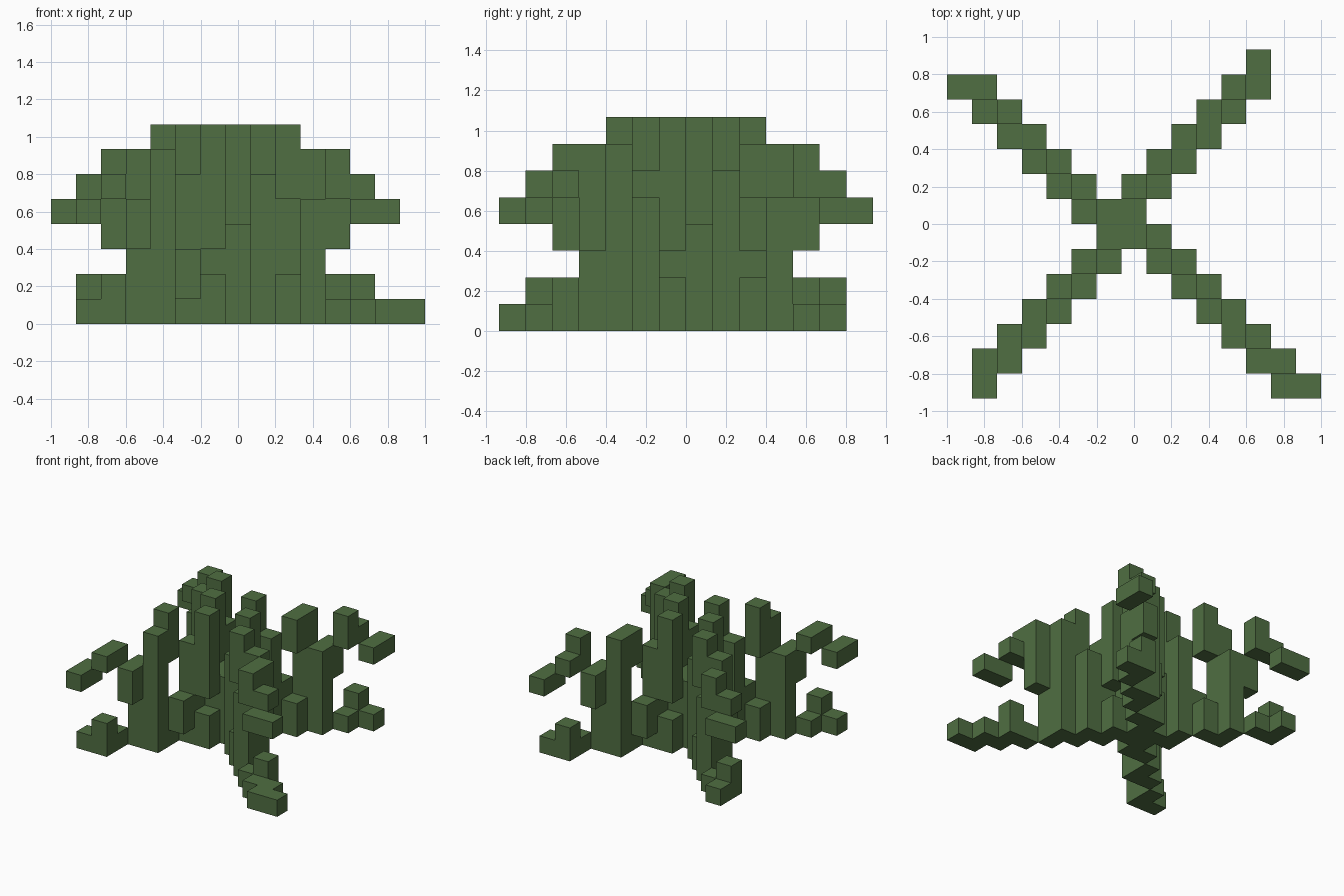
import bpy, bmesh, math
from mathutils import Vector

if "Cube" in bpy.data.objects:
    bpy.data.objects.remove(bpy.data.objects["Cube"], do_unlink=True)

U = 2 / 15  # block size

# Single flat leaf colour
green = bpy.data.materials.new("leaf_green")
green.use_nodes = True
colour = (0.080, 0.156, 0.054, 1)
green.diffuse_color = colour
bsdf = green.node_tree.nodes["Principled BSDF"]
bsdf.inputs["Base Color"].default_value = colour
bsdf.inputs["Roughness"].default_value = 0.9

# Occupied levels of each column, from the leaf tip to the plant centre
PROFILE = ["4", "04", "015", "056", "34", "01234", "0123456", "01567",
           "12", "012345", "0134567", "0123"]


def stairs(start, first_x, step):
    """Columns of a diagonal staircase, stepping alternately in x and y."""
    i, j = start
    path = []
    for n in range(len(PROFILE)):
        path.append((i, j))
        if (n % 2 == 0) == first_x:
            i += step[0]
        else:
            j += step[1]
    return path


def leaf(path, changes):
    """Blocks of one leaf; changes replaces single columns of the profile."""
    return {(i, j, int(k)) for n, (i, j) in enumerate(path)
            for k in changes.get(n, PROFILE[n])}


def mirrored(path):
    return [(13 - i, 13 - j) for i, j in path]


diag_a = stairs((1, 0), False, (1, 1))
diag_b = stairs((0, 12), True, (1, -1))

parts = {
    "front_right_leaf": leaf(diag_a, {3: "05"}),
    "back_left_leaf": leaf(mirrored(diag_a), {7: "0156"}),
    "back_right_leaf": leaf(diag_b, {}),
    "front_left_leaf": leaf(mirrored(diag_b), {4: "3456", 8: "01234"}),
    # Trailing tip on the ground
    "front_left_tip": {(13, 1, 0), (13, 0, 0), (14, 0, 0)},
}
every_block = set().union(*parts.values())

AXES = [Vector(a) for a in ((1, 0, 0), (0, 1, 0), (0, 0, 1))]


def build(name, blocks):
    """Mesh the outer skin of a set of blocks."""
    bm = bmesh.new()
    for b in sorted(blocks):
        centre = Vector(b) + Vector((0.5, 0.5, 0.5))
        for a in range(3):
            for s in (-1, 1):
                near = list(b)
                near[a] += s
                if tuple(near) in every_block:
                    continue
                n, u, v = AXES[a] * s, AXES[(a + 1) % 3], AXES[(a + 2) % 3] * s
                ring = [centre + (n + p * u + q * v) / 2
                        for p, q in ((-1, -1), (1, -1), (1, 1), (-1, 1))]
                bm.faces.new([bm.verts.new(((c.x - 7.5) * U, (c.y - 7) * U, c.z * U))
                              for c in ring])
    bmesh.ops.remove_doubles(bm, verts=bm.verts[:], dist=0.001)
    bmesh.ops.dissolve_limit(bm, angle_limit=math.radians(1),
                             verts=bm.verts[:], edges=bm.edges[:])
    mesh = bpy.data.meshes.new(name)
    bm.to_mesh(mesh)
    bm.free()
    mesh.materials.append(green)
    bpy.context.scene.collection.objects.link(bpy.data.objects.new(name, mesh))


for name, blocks in parts.items():
    build(name, blocks)
